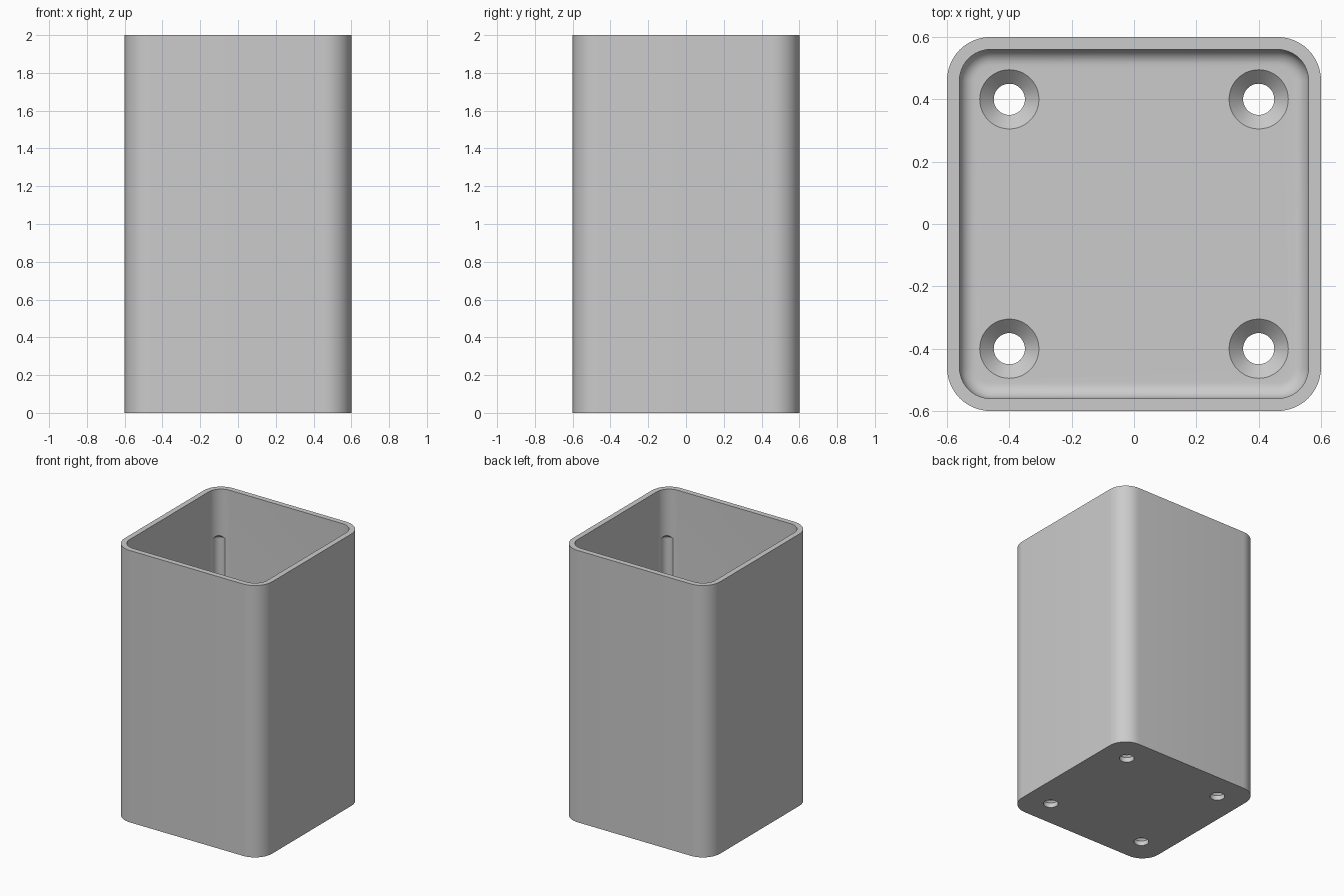
import bpy, bmesh, math

cube = bpy.data.objects.get("Cube")
if cube:
    bpy.data.objects.remove(cube, do_unlink=True)

WALL, FLOOR, FILLET = 0.04, 0.08, 0.05
HALF, CORNER, HEIGHT = 0.6, 0.14, 2.0


def ring(bm, half, radius, z, cx=0, cy=0, steps=12):
    """Rounded square loop; a circle when half equals radius."""
    verts = []
    for quarter in range(4):
        mid = math.pi / 4 + quarter * math.pi / 2
        ox = math.copysign(half - radius, math.cos(mid))
        oy = math.copysign(half - radius, math.sin(mid))
        closed = half == radius
        for i in range(steps if closed else steps + 1):
            a = (quarter + i / steps) * math.pi / 2
            verts.append(bm.verts.new((cx + ox + radius * math.cos(a),
                                       cy + oy + radius * math.sin(a), z)))
    return verts


def loft(bm, rings):
    """Skin successive loops and cap both ends."""
    for a, b in zip(rings, rings[1:]):
        for i in range(len(a)):
            j = (i + 1) % len(a)
            bm.faces.new((a[i], a[j], b[j], b[i]))
    bm.faces.new(rings[0][::-1])
    bm.faces.new(rings[-1])


def make_object(name, bm):
    bmesh.ops.recalc_face_normals(bm, faces=bm.faces)
    mesh = bpy.data.meshes.new(name)
    bm.to_mesh(mesh)
    bm.free()
    obj = bpy.data.objects.new(name, mesh)
    bpy.context.collection.objects.link(obj)
    return obj


# Open square container with a filleted floor
bm = bmesh.new()
inner, inner_corner = HALF - WALL, CORNER - WALL
loops = [ring(bm, HALF, CORNER, 0), ring(bm, HALF, CORNER, HEIGHT),
         ring(bm, inner, inner_corner, HEIGHT)]
for i in range(9):
    a = i / 8 * math.pi / 2
    inset = FILLET * (1 - math.cos(a))
    loops.append(ring(bm, inner - inset, inner_corner - inset,
                      FLOOR + FILLET * (1 - math.sin(a))))
loft(bm, loops)
container = make_object("container", bm)

# Countersunk screw holes and shallow inner corner grooves
hole = [(0.05, -0.1), (0.05, 0.035), (0.105, 0.09)]
groove = [(0.045, 0.2), (0.045, 1.64), (0.015, 1.67)]
bm = bmesh.new()
for sx in (-1, 1):
    for sy in (-1, 1):
        for profile, offset in ((hole, 0.4), (groove, 0.513)):
            loft(bm, [ring(bm, r, r, z, sx * offset, sy * offset)
                      for r, z in profile])
cutter = make_object("hole_cutter", bm)
cutter.hide_render = True

cut = container.modifiers.new("holes", "BOOLEAN")
cut.operation = "DIFFERENCE"
cut.solver = "EXACT"
cut.object = cutter
bpy.ops.object.select_all(action="DESELECT")
container.select_set(True)
bpy.context.view_layer.objects.active = container
bpy.ops.object.modifier_apply(modifier=cut.name)
bpy.data.objects.remove(cutter, do_unlink=True)
bpy.ops.object.shade_smooth_by_angle(angle=math.radians(30))

# Plain grey
grey = bpy.data.materials.new("plain_grey")
grey.use_nodes = True
color = (0.6, 0.6, 0.6, 1)
grey.diffuse_color = color
grey.node_tree.nodes["Principled BSDF"].inputs["Base Color"].default_value = color
container.data.materials.clear()
container.data.materials.append(grey)
